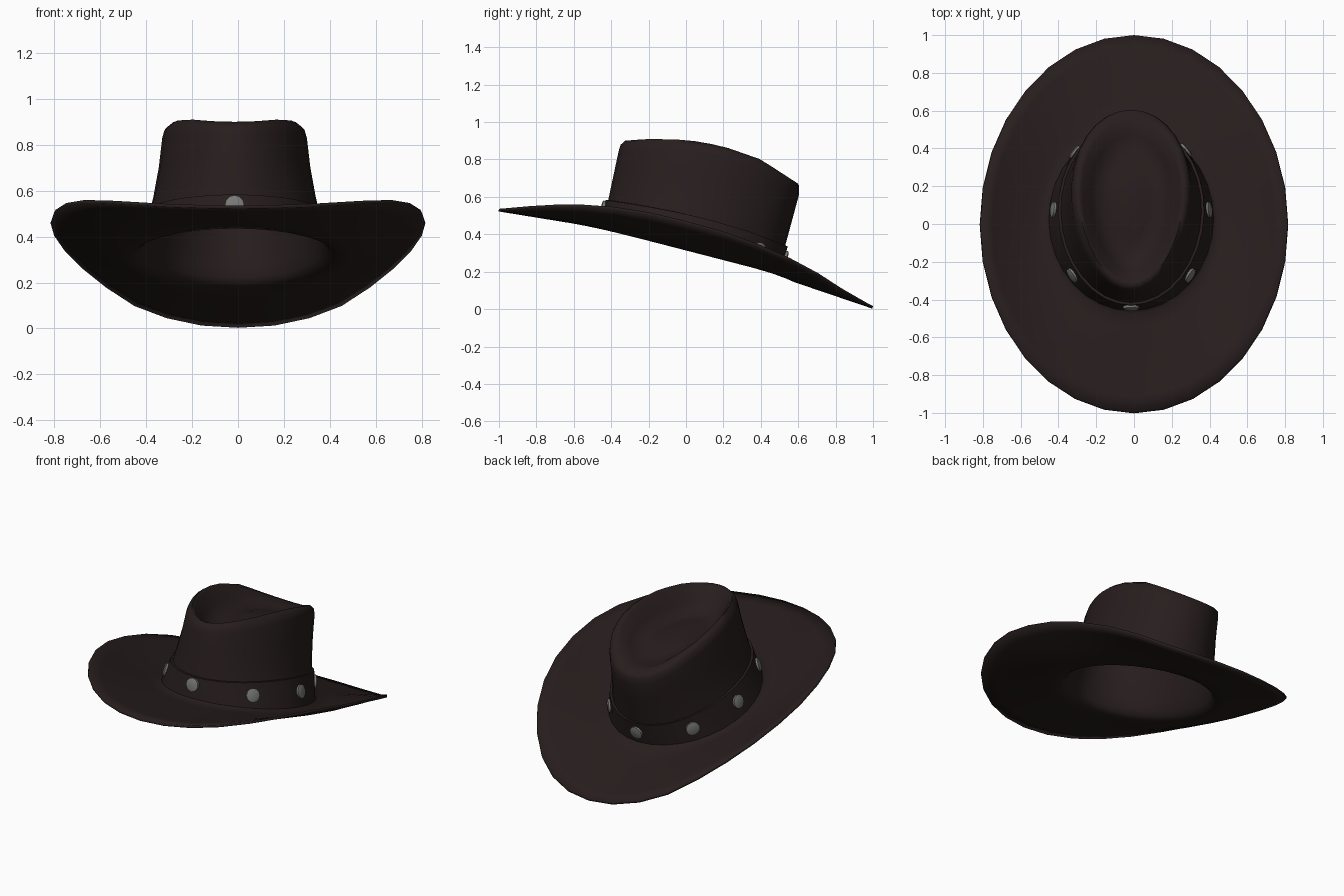
import bpy, bmesh, math
from mathutils import Vector

if "Cube" in bpy.data.objects:
    bpy.data.objects.remove(bpy.data.objects["Cube"])

SEG = 32


def material(name, rgb):
    m = bpy.data.materials.new(name)
    m.diffuse_color = (*rgb, 1)
    m.use_nodes = True
    m.node_tree.nodes["Principled BSDF"].inputs["Base Color"].default_value = m.diffuse_color
    return m


FELT = material("dark brown felt", (0.0205, 0.0125, 0.0125))
METAL = material("grey metal", (0.19, 0.19, 0.185))


def interp(table, v):
    """Piecewise linear lookup."""
    if v <= table[0][0]:
        return table[0][1]
    for (a, p), (b, q) in zip(table, table[1:]):
        if v <= b:
            return p + (q - p) * (v - a) / (b - a)
    return table[-1][1]


def lerp(a, b, f):
    return a + (b - a) * f


# Heights along y (front is -y): brim edge, crown crest
RIM = [(-1, .536), (-.92, .543), (-.83, .551), (-.707, .558), (-.556, .559), (-.38, .546),
       (-.195, .517), (0, .471), (.195, .416), (.38, .35), (.556, .273), (.707, .192),
       (.83, .112), (.92, .06), (.98, .026), (1, .016)]
CREST = [(-.33, .90), (-.2, .91), (0, .905), (.1, .89), (.2, .87), (.4, .80), (.6, .67)]


def egg(t, y0, y1, rx, taper=.12):
    """Point on an egg outline, narrower towards the front."""
    y = (y0 + y1) / 2 + (y1 - y0) / 2 * math.sin(t)
    return -.015 + rx * math.cos(t) * (1 + taper * math.sin(t)), y


def wall(t, s, off=0.0):
    """Crown wall from the brim (s=0) to the shoulder (s=1)."""
    sx = s + .6 * s * (1 - s)
    x, y = egg(t, lerp(-.445, -.36, s) - off, lerp(.49, .605, s) + off,
               lerp(.425, .315, sx) + off, .1 * s)
    yb, yt = egg(t, -.445, .49, 1)[1], egg(t, -.36, .605, 1)[1]
    zb = lerp(.446, .189, (yb + .445) / .935)
    return Vector((x, y, lerp(zb, interp(CREST, yt) - .055, s)))


def brim(t, u):
    """Brim from crown foot (u=0) to outer edge (u=1), rolled up at the sides."""
    inner = wall(t, 0)
    y = math.sin(t)
    rim = Vector((.81 * math.cos(t), y, interp(RIM, y)))
    p = inner.lerp(rim, u)
    p.z = lerp(inner.z, rim.z, u ** (1 + .6 * math.cos(t) ** 2))
    return p


def top(t, y0, y1, rx, drop):
    """Ring of the crown top; the dent is deeper towards the front."""
    x, y = egg(t, y0, y1, rx)
    return Vector((x, y, interp(CREST, y) - drop * (1.1 - .9 * max(y, 0))))


def angles():
    return [2 * math.pi * i / SEG for i in range(SEG)]


def make(name, rings, mat, cap=False, smooth=40):
    """Loft closed rings into one mesh."""
    bm = bmesh.new()
    vs = [[bm.verts.new(p) for p in r] for r in rings]
    for a, b in zip(vs, vs[1:]):
        n = len(a)
        for i in range(n):
            j = (i + 1) % n
            bm.faces.new((a[i], a[j], b[j], b[i]))
    if cap:
        bm.faces.new(vs[-1])
    me = bpy.data.meshes.new(name)
    bm.to_mesh(me)
    bm.free()
    me.materials.append(mat)
    ob = bpy.data.objects.new(name, me)
    bpy.context.collection.objects.link(ob)
    bpy.ops.object.select_all(action='DESELECT')
    ob.select_set(True)
    bpy.context.view_layer.objects.active = ob
    bpy.ops.object.shade_smooth_by_angle(angle=math.radians(smooth))
    return ob


# Hat body: brim, rounded foot, crown wall, shoulder, then the pressed-in top
rings = [[brim(t, u) for t in angles()] for u in (1, .84, .67, .5, .33, .18)]
rings += [[wall(t, s, o) for t in angles()]
          for s, o in ((.008, .03), (.035, .012), (.08, .003), (.18, 0), (.33, 0),
                       (.5, 0), (.75, 0), (1, 0))]
for y0, y1, rx, drop in ((-.35, .605, .305, .02), (-.325, .598, .28, 0), (-.30, .54, .26, .012),
                         (-.25, .47, .21, .09), (-.18, .41, .16, .135),
                         (-.09, .36, .10, .135), (0, .27, .05, .125)):
    rings.append([top(t, y0, y1, rx, drop) for t in angles()])
hat = make("hat_body", rings, FELT, cap=True, smooth=75)
shell = hat.modifiers.new("thickness", 'SOLIDIFY')
shell.thickness = .014
shell.offset = -1

# Hat band hugging the foot of the crown
band = [(.02, .016), (.17, .016), (.345, .014), (.345, -.004)]
make("hat_band", [[wall(t, s, o) for t in angles()] for s, o in band], FELT)

# Round studs set on the band
for k, deg in enumerate((-90, -40, 4, 46, 90, 136, 176, 220)):
    t = math.radians(deg)
    s = .23 if deg == -90 else .19
    c = wall(t, s, .017)
    side = (wall(t + .01, s) - wall(t - .01, s)).normalized()
    up = (wall(t, .3) - wall(t, .15)).normalized()
    n = side.cross(up).normalized()
    up = n.cross(side)
    stud = []
    for r, h in ((.042, -.01), (.042, .008), (.028, .013)):
        stud.append([c + n * h + r * (math.cos(a) * side + math.sin(a) * up)
                     for a in [2 * math.pi * i / 12 for i in range(12)]])
    make(f"band_stud_{k + 1}", stud, METAL, cap=True)
